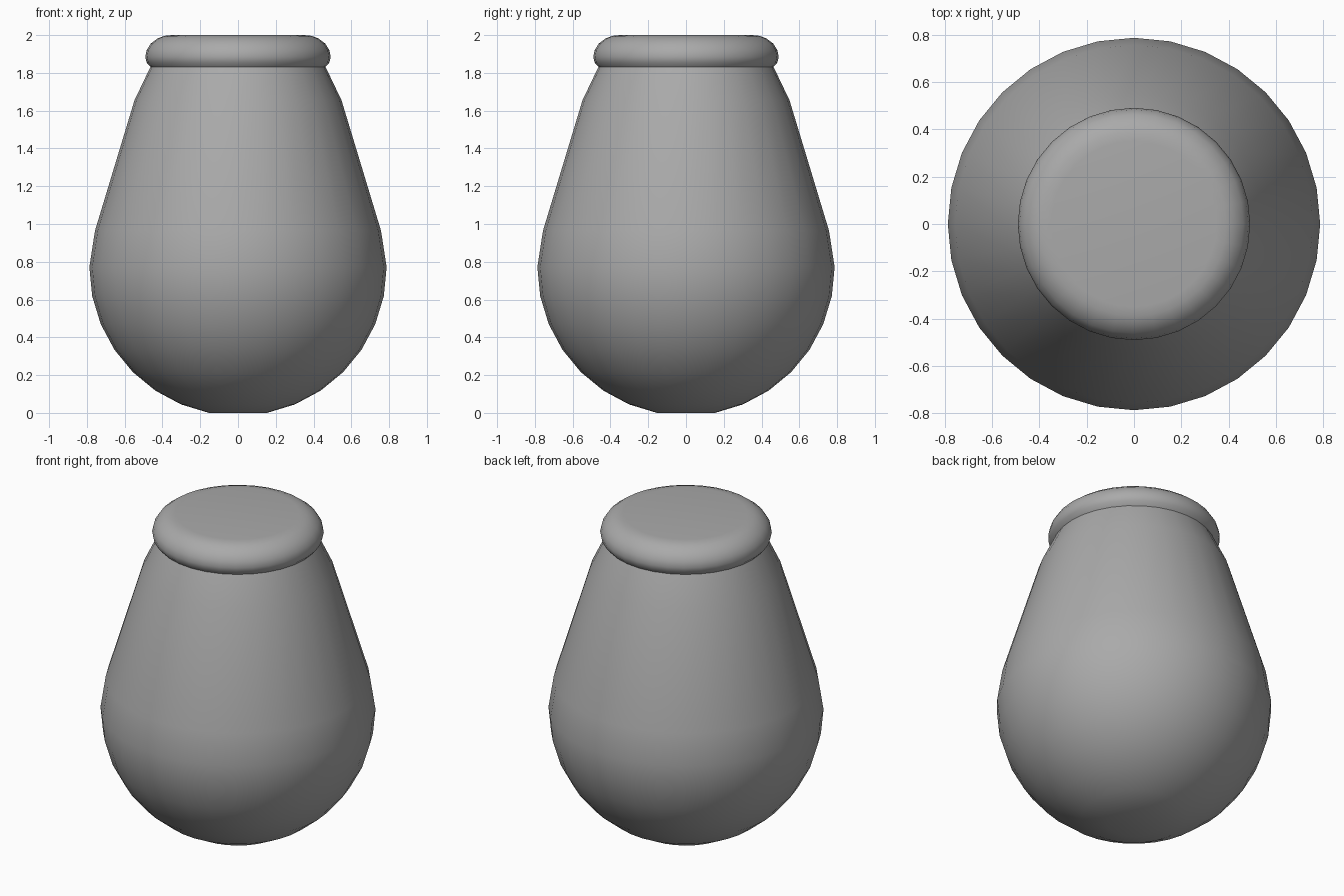
import bpy, bmesh, math

if "Cube" in bpy.data.objects:
    bpy.data.objects.remove(bpy.data.objects["Cube"])

SIDES = 32

mat = bpy.data.materials.new("plain grey")
mat.diffuse_color = (0.4, 0.4, 0.4, 1)
mat.use_nodes = True
mat.node_tree.nodes["Principled BSDF"].inputs["Base Color"].default_value = mat.diffuse_color


def lathe(name, profile):
    """Revolve (radius, height) points round z and cap both ends."""
    bm = bmesh.new()
    rings = []
    for r, z in profile:
        rings.append([bm.verts.new((r * math.cos(2 * math.pi * i / SIDES),
                                    r * math.sin(2 * math.pi * i / SIDES), z))
                      for i in range(SIDES)])
    for a, b in zip(rings, rings[1:]):
        for i in range(SIDES):
            j = (i + 1) % SIDES
            bm.faces.new((a[i], a[j], b[j], b[i]))
    bm.faces.new(rings[0][::-1])
    bm.faces.new(rings[-1])
    bmesh.ops.recalc_face_normals(bm, faces=bm.faces[:])
    mesh = bpy.data.meshes.new(name)
    bm.to_mesh(mesh)
    bm.free()
    mesh.materials.append(mat)
    ob = bpy.data.objects.new(name, mesh)
    bpy.context.collection.objects.link(ob)
    bpy.ops.object.select_all(action='DESELECT')
    ob.select_set(True)
    bpy.context.view_layer.objects.active = ob
    bpy.ops.object.shade_smooth_by_angle(angle=math.radians(35))
    return ob


# Jar body: round bowl below, tapering shoulders above
R = 0.787
step = math.radians(11.25)
bowl = [(R * math.cos(k * step), R * (math.cos(step) - math.sin(k * step) / math.sin(7 * step) * math.cos(step)))
        for k in range(7, -1, -1)]
lathe("jar_body", bowl + [(0.757, 0.965), (0.548, 1.655), (0.462, 1.835)])

# Lid: flat disc with a rounded rim
lathe("lid", [(0.462, 1.83), (0.484, 1.855), (0.491, 1.885), (0.484, 1.92),
              (0.462, 1.955), (0.425, 1.983), (0.39, 1.996), (0.35, 2.0)])
